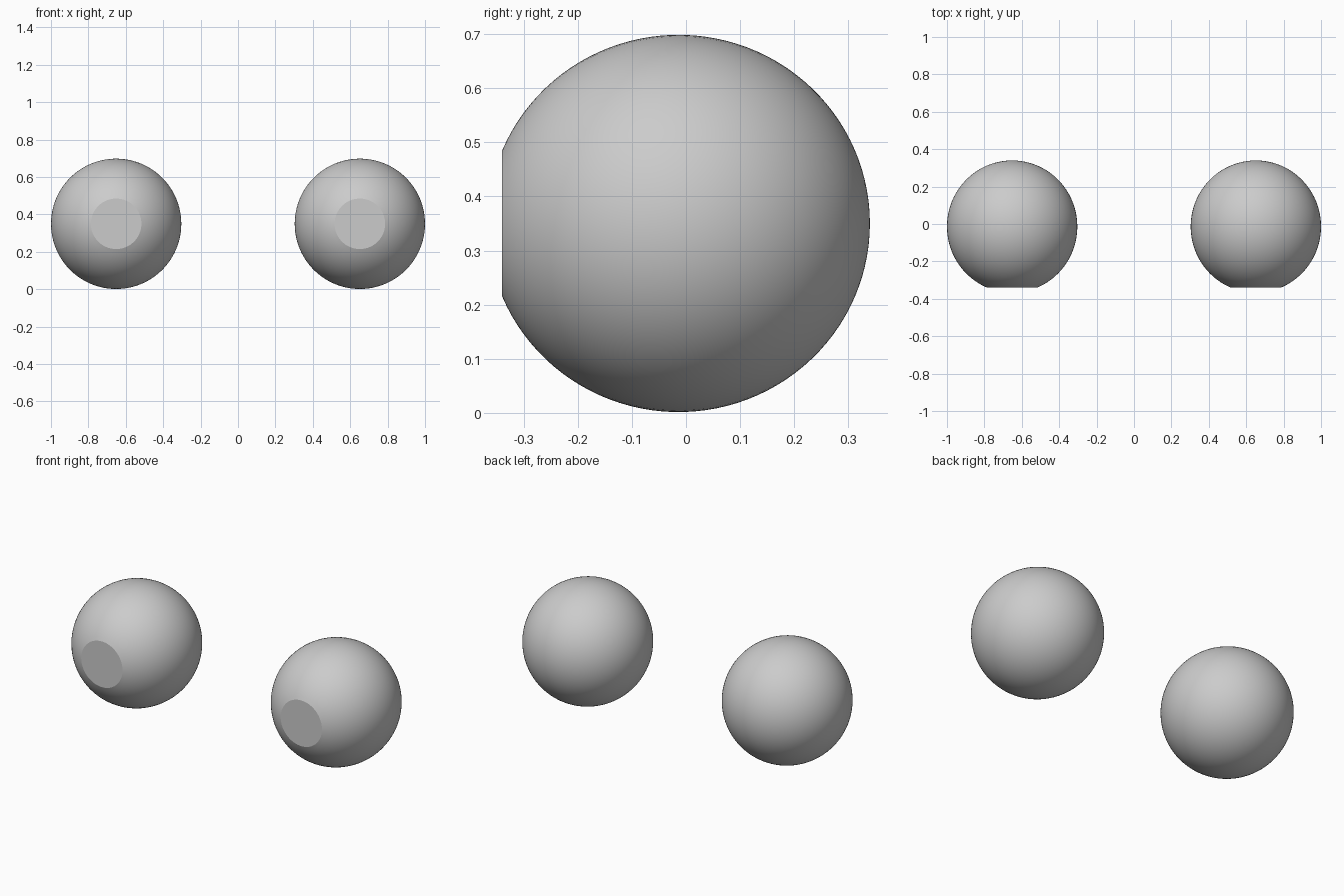
import bpy, bmesh
from math import sin, cos, pi, asin

if "Cube" in bpy.data.objects:
    bpy.data.objects.remove(bpy.data.objects["Cube"])

SEG = 96          # sides around the front-back axis
R = 0.3485        # ball radius across
RY = 0.3535       # ball radius front to back
CY = -0.0137      # ball centre, front to back
IRIS, PUPIL = 0.135, 0.057
CX, CZ = 0.6515, 0.35


def lathe(name, profile, cx):
    """Spin (radius, y) points around the y axis."""
    bm = bmesh.new()
    verts = [bm.verts.new((r, y, 0)) for r, y in profile]
    edges = [bm.edges.new(p) for p in zip(verts, verts[1:])]
    bmesh.ops.spin(bm, geom=verts + edges, cent=(0, 0, 0), axis=(0, 1, 0),
                   angle=2 * pi, steps=SEG)
    bmesh.ops.remove_doubles(bm, verts=bm.verts, dist=1e-5)
    bmesh.ops.recalc_face_normals(bm, faces=bm.faces)
    # flat discs face the front
    if len(profile) == 2:
        for f in bm.faces:
            f.normal_update()
            if f.normal.y > 0:
                f.normal_flip()
    for f in bm.faces:
        f.smooth = True
    me = bpy.data.meshes.new(name)
    bm.to_mesh(me)
    bm.free()
    ob = bpy.data.objects.new(name, me)
    ob.location = (cx, 0, CZ)
    bpy.context.collection.objects.link(ob)
    return ob


# Ball outline from the back pole to the cut-off front rim
end = pi - asin(IRIS / R)
N = 48
ball = [(R * sin(end * i / N), CY + RY * cos(end * i / N)) for i in range(N + 1)]
front = ball[-1][1]

for side, s in (("left", -1), ("right", 1)):
    # White of the eye, flat iris ring, pupil disc
    lathe(side + "_eyeball", ball, s * CX)
    lathe(side + "_iris", [(IRIS, front), (PUPIL, front)], s * CX)
    lathe(side + "_pupil", [(PUPIL, front), (0, front)], s * CX)
